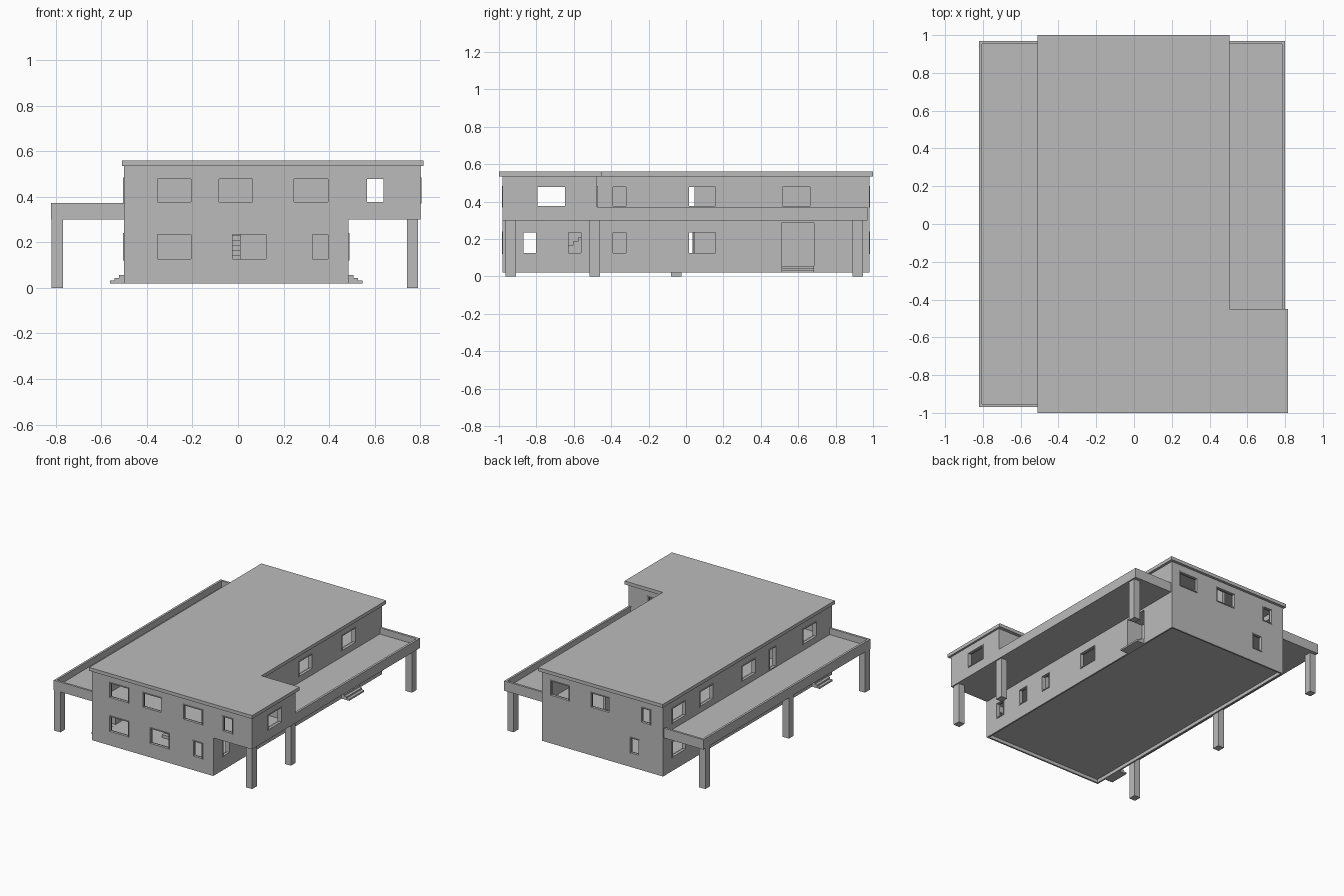
import bpy
import bmesh

old = bpy.data.objects.get("Cube")
if old:
    bpy.data.objects.remove(old, do_unlink=True)

GREY = (0.5, 0.5, 0.5)
mat = bpy.data.materials.new("plaster grey")
mat.use_nodes = True
mat.diffuse_color = (*GREY, 1)
mat.node_tree.nodes["Principled BSDF"].inputs["Base Color"].default_value = (*GREY, 1)


def make_object(name, bm):
    bmesh.ops.recalc_face_normals(bm, faces=bm.faces)
    mesh = bpy.data.meshes.new(name)
    bm.to_mesh(mesh)
    bm.free()
    mesh.materials.append(mat)
    obj = bpy.data.objects.new(name, mesh)
    bpy.context.collection.objects.link(obj)
    return obj


def add_prism(bm, plan, z0, z1):
    """Extrude a plan outline from z0 to z1."""
    face = bm.faces.new([bm.verts.new((x, y, z0)) for x, y in plan])
    top = bmesh.ops.extrude_face_region(bm, geom=[face])["geom"]
    for v in top:
        if isinstance(v, bmesh.types.BMVert):
            v.co.z = z1


def rect(x0, x1, y0, y1):
    return [(x0, y0), (x1, y0), (x1, y1), (x0, y1)]


def prism(name, plan, z0, z1):
    bm = bmesh.new()
    add_prism(bm, plan, z0, z1)
    return make_object(name, bm)


def boxes(name, items):
    bm = bmesh.new()
    for x0, x1, y0, y1, z0, z1 in items:
        add_prism(bm, rect(x0, x1, y0, y1), z0, z1)
    return make_object(name, bm)


def carve(target, cutter):
    """Subtract the cutter, bake the result and drop the cutter."""
    cutter.hide_render = True
    mod = target.modifiers.new("carve", 'BOOLEAN')
    mod.operation, mod.solver, mod.object = 'DIFFERENCE', 'EXACT', cutter
    deps = bpy.context.evaluated_depsgraph_get()
    mesh = bpy.data.meshes.new_from_object(target.evaluated_get(deps))
    target.modifiers.clear()
    target.data = mesh
    bpy.data.objects.remove(cutter, do_unlink=True)


# Main dimensions
L, R, F, B = -0.5, 0.485, -0.98, 0.98       # ground floor walls
OX, OY = 0.8, -0.475                        # overhanging room
BASE, MID, TOP = 0.02, 0.30, 0.535
T = 0.03                                    # wall thickness
LOW, HIGH = (0.12, 0.24), (0.37, 0.485)     # window heights


def l_plan(x0, x1, x2, y0, y1, y2):
    return [(x0, y0), (x2, y0), (x2, y1), (x1, y1), (x1, y2), (x0, y2)]


# Openings: wall axis, wall position, outward sign, then (start, end) spans
lower_openings = [
    ('y', F, -1, LOW, [(-0.36, -0.2), (-0.03, 0.13), (0.32, 0.4)]),
    ('y', B, 1, LOW, [(-0.31, -0.23)]),
    ('x', R, 1, LOW, [(-0.875, -0.795), (-0.635, -0.555), (-0.395, -0.315), (0.01, 0.165)]),
    ('x', L, -1, LOW, [(-0.12, 0.04), (0.4, 0.56), (0.72, 0.88)]),
    ('x', R, 1, (0.056, 0.285), [(0.51, 0.685)]),
    ('x', L, -1, (0.056, 0.24), [(-0.9, -0.75)]),
]
upper_openings = [
    ('y', F, -1, HIGH, [(-0.36, -0.2), (-0.09, 0.07), (0.24, 0.4), (0.56, 0.645)]),
    ('y', B, 1, HIGH, [(-0.4, -0.32), (-0.07, 0.09), (0.26, 0.42)]),
    ('y', OY, 1, HIGH, [(0.56, 0.645)]),
    ('x', OX, 1, HIGH, [(-0.8, -0.64)]),
    ('x', R, 1, HIGH, [(-0.395, -0.315), (0.01, 0.165), (0.51, 0.67)]),
    ('x', L, -1, HIGH, [(-0.8, -0.64), (-0.09, 0.07), (0.4, 0.56), (0.72, 0.88)]),
    ('x', L, -1, (0.33, 0.485), [(-0.33, -0.25)]),
]


def wall_box(axis, a0, a1, s0, s1, z0, z1):
    a0, a1 = min(a0, a1), max(a0, a1)
    return (a0, a1, s0, s1, z0, z1) if axis == 'x' else (s0, s1, a0, a1, z0, z1)


def opening_boxes(openings):
    return [wall_box(axis, pos - 0.045 * sign, pos + 0.02 * sign, s0, s1, *z)
            for axis, pos, sign, z, spans in openings for s0, s1 in spans]


def frame_boxes(openings):
    """Slim surrounds standing slightly proud of the wall."""
    out, w = [], 0.006
    for axis, pos, sign, (z0, z1), spans in openings:
        a, b = pos - 0.015 * sign, pos + 0.005 * sign
        for s0, s1 in spans:
            out += [wall_box(axis, a, b, s0, s0 + w, z0, z1),
                    wall_box(axis, a, b, s1 - w, s1, z0, z1),
                    wall_box(axis, a, b, s0 + w, s1 - w, z0, z0 + w),
                    wall_box(axis, a, b, s0 + w, s1 - w, z1 - w, z1)]
    return out


# Ground floor shell with a recessed underside
lower = prism("lower_storey", rect(L, R, F, B), BASE, MID)
room = rect(L + T, R - T, F + T, B - T)
carve(lower, prism("room_cutter", room, 0.055, MID - 0.012))
rim = 0.012
carve(lower, prism("underside_cutter", rect(L + rim, R - rim, F + rim, B - rim), 0, 0.045))
carve(lower, boxes("opening_cutter", opening_boxes(lower_openings)))
boxes("lower_window_frames", frame_boxes(lower_openings[:4]))

# Upper floor shell, with a room hanging over the front corner
upper = prism("upper_storey", l_plan(L, R, OX, F, OY, B), MID, TOP)
carve(upper, prism("room_cutter", l_plan(L + T, R - T, OX - T, F + T, OY - T, B - T),
                   MID + 0.015, TOP - 0.01))
carve(upper, boxes("opening_cutter", opening_boxes(upper_openings)))
boxes("upper_window_frames", frame_boxes(upper_openings))

# Roof slab
prism("roof", l_plan(-0.51, 0.505, 0.815, -1, -0.45, 1), TOP, 0.56)

# Interior walls, entrance recess and inner stair
for name, z0, z1 in (("lower", 0.055, MID - 0.012), ("upper", MID + 0.015, TOP - 0.01)):
    boxes(name + "_partitions", [(L + T, R - T, -0.46, -0.44, z0, z1),
                                 (-0.01, 0.01, 0.045, B - T, z0, z1),
                                 (-0.01, 0.01, -0.44, 0.005, z0, z1)])
boxes("entrance_recess", [(0.345, 0.355, 0.5, 0.695, 0.055, 0.288),
                          (0.355, R - T, 0.5, 0.51, 0.055, 0.288),
                          (0.355, R - T, 0.685, 0.695, 0.055, 0.288)])
boxes("inner_stair", [(-0.1, 0.01, -0.74 + 0.027 * i, -0.465, 0.055 + 0.022 * i, 0.077 + 0.022 * i)
                      for i in range(10)])

# Terraces: floor plus parapet on the three open sides
for side, wall, edge, y0 in (("left", R, 0.8, -0.49), ("right", L, -0.82, -0.97)):
    y1, t = 0.97, 0.016
    s = 1 if edge > 0 else -1
    inner = edge - s * t
    prism(side + "_terrace_floor", rect(wall, inner, y0 + t, y1 - t), MID, 0.325)
    prism(side + "_terrace_parapet",
          [(wall, y0), (edge, y0), (edge, y1), (wall, y1),
           (wall, y1 - t), (inner, y1 - t), (inner, y0 + t), (wall, y0 + t)], MID, 0.372)

# Columns
for side, x0, rows in (("left", 0.74, (-0.965, -0.515, 0.89)),
                       ("right", -0.82, (-0.965, -0.08, 0.89))):
    x0 += 0.001
    for i, y in enumerate(rows):
        prism(f"{side}_column_{i + 1}", rect(x0, x0 + 0.05, y, y + 0.055), 0, MID)

# Outside steps at both doors
for side, wall, s, y0, y1 in (("left", R, 1, 0.51, 0.685), ("right", L, -1, -0.9, -0.75)):
    items = []
    for i in range(3):
        far = wall + s * (0.062 - 0.02 * i)
        items.append((min(wall, far), max(wall, far), y0, y1,
                      BASE + 0.012 * i, BASE + 0.012 * (i + 1)))
    boxes(side + "_door_steps", items)
